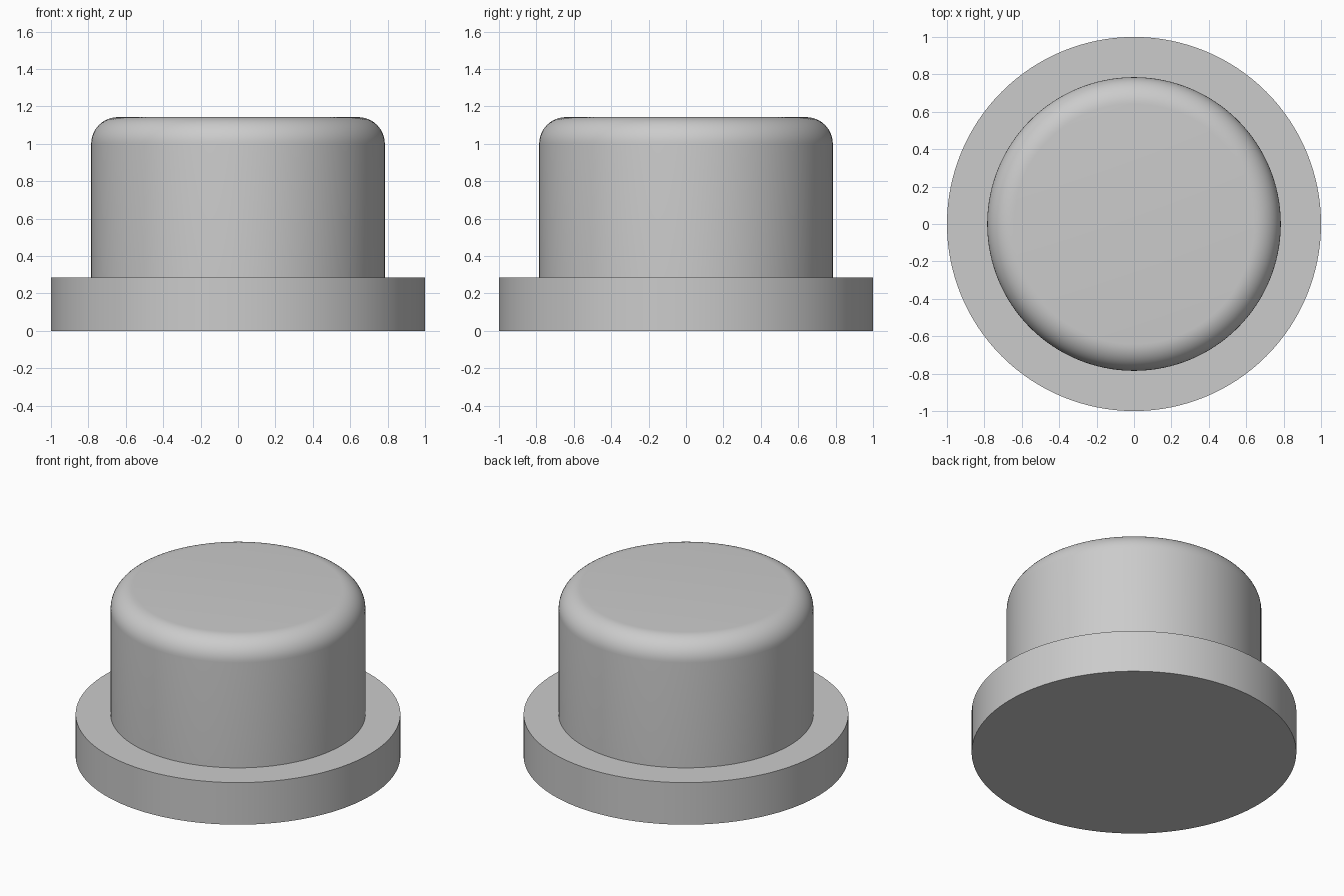
import bpy
import bmesh
from math import sin, cos, pi, radians

SEGMENTS = 128
FLANGE_RADIUS, FLANGE_TOP = 1.0, 0.286
CAP_RADIUS, CAP_TOP = 0.785, 1.143
FILLET, FILLET_STEPS = 0.143, 12

cube = bpy.data.objects.get("Cube")
if cube:
    bpy.data.objects.remove(cube, do_unlink=True)

# Plain grey material
grey = bpy.data.materials.new("plain_grey")
grey.use_nodes = True
colour = (0.6, 0.6, 0.6, 1)
grey.diffuse_color = colour
grey.node_tree.nodes["Principled BSDF"].inputs["Base Color"].default_value = colour


def lathe(name, profile):
    """Revolve a radius/height profile around z into a smooth closed solid."""
    bm = bmesh.new()
    verts = [bm.verts.new((r, 0, z)) for r, z in profile]
    edges = [bm.edges.new(pair) for pair in zip(verts, verts[1:])]
    bmesh.ops.spin(bm, geom=verts + edges, cent=(0, 0, 0), axis=(0, 0, 1),
                   angle=2 * pi, steps=SEGMENTS)
    bmesh.ops.remove_doubles(bm, verts=bm.verts[:], dist=0.0001)
    # Close the flat top and bottom
    bmesh.ops.holes_fill(bm, edges=[e for e in bm.edges if e.is_boundary], sides=0)
    bmesh.ops.recalc_face_normals(bm, faces=bm.faces[:])
    mesh = bpy.data.meshes.new(name)
    bm.to_mesh(mesh)
    bm.free()
    mesh.materials.append(grey)
    obj = bpy.data.objects.new(name, mesh)
    bpy.context.collection.objects.link(obj)
    bpy.ops.object.select_all(action="DESELECT")
    obj.select_set(True)
    bpy.context.view_layer.objects.active = obj
    bpy.ops.object.shade_smooth_by_angle(angle=radians(30))
    return obj


# Wide flange, then straight cap wall, then the rounded rim
flange = [(FLANGE_RADIUS, 0), (FLANGE_RADIUS, FLANGE_TOP)]
wall = [(CAP_RADIUS, FLANGE_TOP)]
angles = [pi / 2 * i / FILLET_STEPS for i in range(FILLET_STEPS + 1)]
rim = [(CAP_RADIUS - FILLET + FILLET * cos(a), CAP_TOP - FILLET + FILLET * sin(a))
       for a in angles]

lathe("flanged_cap", flange + wall + rim)
